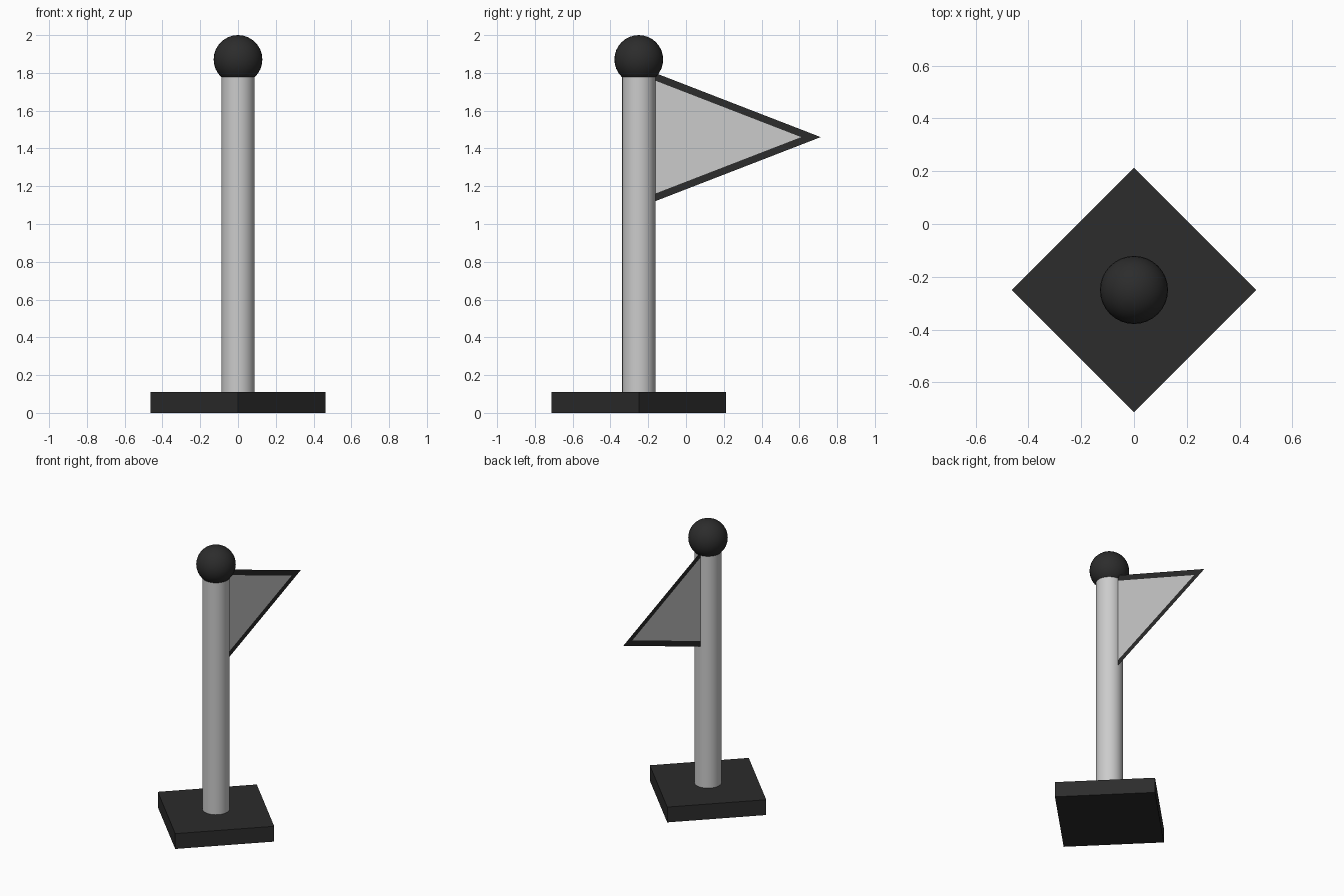
import bpy
import math

if "Cube" in bpy.data.objects:
    bpy.data.objects.remove(bpy.data.objects["Cube"])

CY = -0.25           # y of the pole axis
POLE_R = 0.088
FLAG_Y = CY + POLE_R - 0.003   # hoist edge just meets the pole
FLAG_Z = 1.46        # height of the flag tip

dark = bpy.data.materials.new("dark")
dark.diffuse_color = (0.025, 0.025, 0.025, 1)
dark.use_nodes = True
dark.node_tree.nodes["Principled BSDF"].inputs["Base Color"].default_value = dark.diffuse_color


def finish(name, mat=None, smooth=True):
    ob = bpy.context.object
    ob.name = name
    if smooth:
        bpy.ops.object.shade_smooth_by_angle(angle=math.radians(40))
    if mat:
        ob.data.materials.append(mat)
    return ob


def cylinder(name, sides, radius, z0, z1, mat=None, smooth=True):
    bpy.ops.mesh.primitive_cylinder_add(
        vertices=sides, radius=radius, depth=z1 - z0,
        location=(0, CY, (z0 + z1) / 2))
    return finish(name, mat, smooth)


def sheet(name, points, faces, mat=None):
    """Flat sheet in the x = 0 plane from (y, z) points."""
    me = bpy.data.meshes.new(name)
    me.from_pydata([(0, y, z) for y, z in points], [], faces)
    ob = bpy.data.objects.new(name, me)
    bpy.context.collection.objects.link(ob)
    if mat:
        me.materials.append(mat)
    return ob


# Diamond-turned square base and round pole
cylinder("base", 4, 0.463, 0, 0.11, dark, smooth=False)
cylinder("pole", 32, POLE_R, 0.01, 1.80)

# Ball on top
bpy.ops.mesh.primitive_uv_sphere_add(segments=32, ring_count=16, radius=0.129,
                                     location=(0, CY, 1.871))
finish("ball_finial", dark)

# Pennant: grey panel with a dark border along the two free edges
outer = [(FLAG_Y, FLAG_Z + 0.34), (0.713, FLAG_Z), (FLAG_Y, FLAG_Z - 0.34)]
inner = [(FLAG_Y, FLAG_Z + 0.30), (0.61, FLAG_Z), (FLAG_Y, FLAG_Z - 0.30)]
sheet("flag_panel", inner, [(2, 1, 0)])
sheet("flag_border", outer + inner, [(3, 4, 1, 0), (4, 5, 2, 1)], dark)
